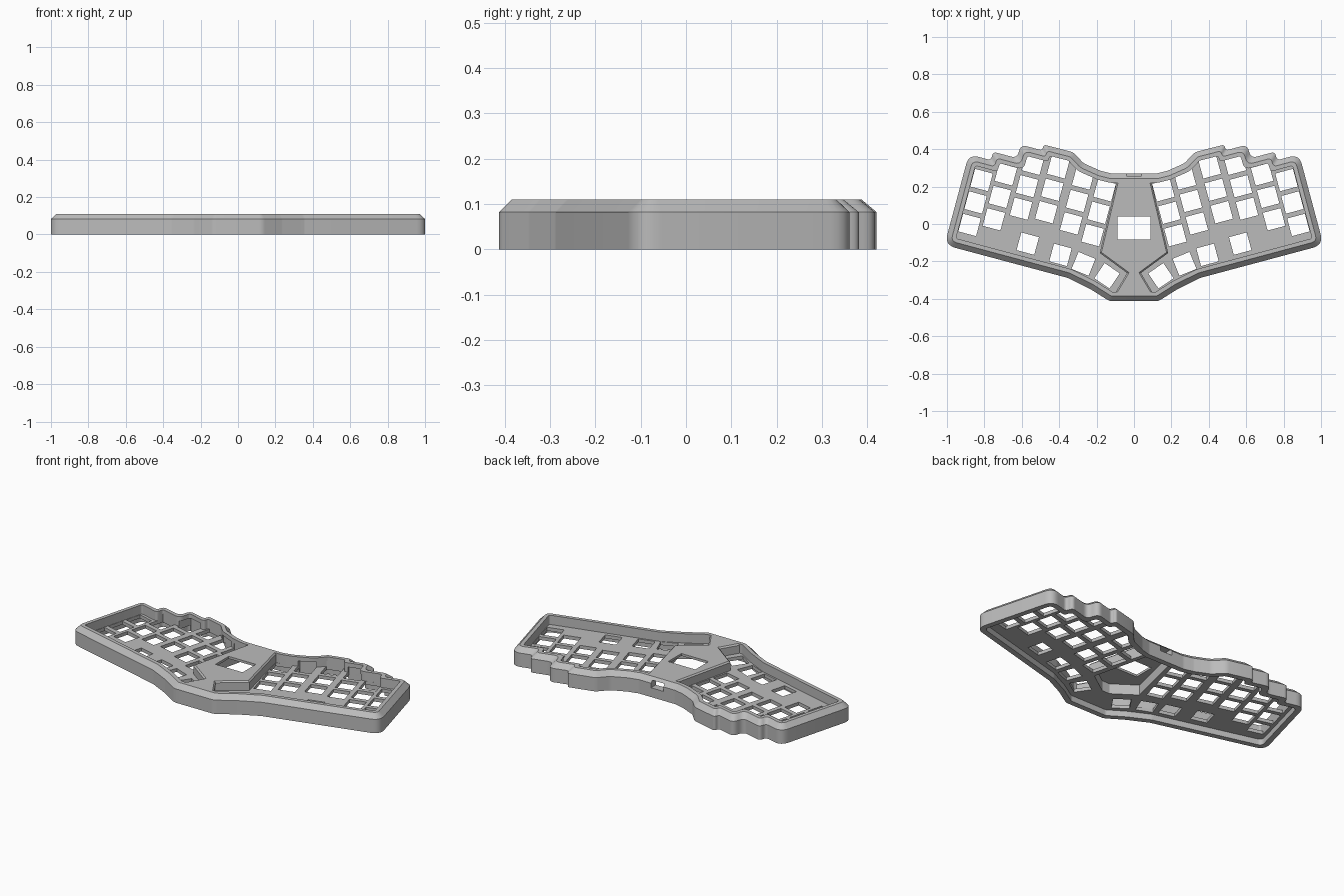
import bpy, bmesh
from math import radians, tan, acos
from mathutils import Vector, Matrix

if "Cube" in bpy.data.objects:
    bpy.data.objects.remove(bpy.data.objects["Cube"])

grey = bpy.data.materials.new("case grey")
grey.use_nodes = True
COLOUR = (0.5, 0.5, 0.5, 1)
grey.diffuse_color = COLOUR
grey.node_tree.nodes["Principled BSDF"].inputs["Base Color"].default_value = COLOUR

RIM_Z, TOP = 0.082, 0.11
PLATE_LOW, PLATE_TOP = 0.035, 0.055


def mirrored(half):
    """Closed counter-clockwise outline from its +x half (front to back)."""
    pts = [Vector(p) for p in half]
    return pts + [Vector((-p.x, p.y)) for p in reversed(pts)]


def corners(pts):
    for i, p in enumerate(pts):
        a, b = p - pts[i - 1], pts[(i + 1) % len(pts)] - p
        yield p, a, b


def inset(pts, d):
    out = []
    for p, a, b in corners(pts):
        n1 = Vector((-a.y, a.x)).normalized()
        n2 = Vector((-b.y, b.x)).normalized()
        out.append(p + (n1 + n2) * d / (1 + n1.dot(n2)))
    return out


def rounded(pts, radius, d=0.0, steps=6):
    """Inset by d and round each corner concentrically."""
    out = []
    for p, a, b in corners(inset(pts, d)):
        la, lb = a.length, b.length
        a, b = a.normalized(), b.normalized()
        turn = acos(max(-1, min(1, a.dot(b))))
        r = max(0.012, radius - d if a.cross(b) > 0 else radius + d)
        t = min(r * tan(turn / 2), 0.45 * la, 0.45 * lb)
        start, end = p - a * t, p + b * t
        for k in range(steps + 1):
            u = k / steps
            out.append(start * (1 - u) ** 2 + p * 2 * u * (1 - u) + end * u * u)
    return out


def add_loft(bm, layers):
    """Solid through stacked (outline, z) layers."""
    rings = [[bm.verts.new((p.x, p.y, z)) for p in pts] for pts, z in layers]
    bm.faces.new(rings[0][::-1])
    bm.faces.new(rings[-1])
    for low, high in zip(rings, rings[1:]):
        n = len(low)
        for i in range(n):
            j = (i + 1) % n
            bm.faces.new((low[i], low[j], high[j], high[i]))


def add_box(bm, centre, size, angle=0):
    m = (Matrix.Translation(centre) @ Matrix.Rotation(radians(angle), 4, "Z")
         @ Matrix.Diagonal((*size, 1)))
    bmesh.ops.create_cube(bm, size=1, matrix=m)


def make(name, bm):
    bmesh.ops.recalc_face_normals(bm, faces=bm.faces)
    mesh = bpy.data.meshes.new(name)
    bm.to_mesh(mesh)
    bm.free()
    mesh.materials.append(grey)
    ob = bpy.data.objects.new(name, mesh)
    bpy.context.collection.objects.link(ob)
    return ob


def solid(name, *layers):
    bm = bmesh.new()
    add_loft(bm, layers)
    return make(name, bm)


def combine(target, tool, operation):
    mod = target.modifiers.new("combine", "BOOLEAN")
    mod.operation, mod.solver, mod.object = operation, "EXACT", tool
    tool.hide_render = True
    bpy.context.view_layer.objects.active = target
    bpy.ops.object.modifier_apply(modifier=mod.name)
    bpy.data.objects.remove(tool)


# Case outline: angled front, straight side, stepped finger columns, back
outline = mirrored([
    (0.13, -0.413), (0.235, -0.347), (0.355, -0.288), (1.013, -0.112),
    (0.883, 0.373), (0.765, 0.341), (0.753, 0.386), (0.625, 0.352),
    (0.605, 0.424), (0.492, 0.394), (0.482, 0.424), (0.325, 0.384),
    (0.27, 0.325), (0.18, 0.285), (0.12, 0.27)])
R = 0.06
case = solid("keyboard_case", (rounded(outline, R), 0),
             (rounded(outline, R), RIM_Z), (rounded(outline, R, 0.028), TOP))

# Hollows above and below the key plate
upper = rounded(outline, R, 0.05)
combine(case, solid("upper_hollow", (upper, PLATE_TOP), (upper, 0.2)), "DIFFERENCE")
lower = rounded(outline, R, 0.032)
combine(case, solid("lower_hollow", (lower, -0.1), (lower, PLATE_LOW)), "DIFFERENCE")

# Raised centre housing with a foot running to the front rim
housing = mirrored([(0.105, -0.376), (0.037, -0.262), (0.183, -0.155), (0.088, 0.245)])
combine(case, solid("centre_housing", (housing, 0.045), (housing, 0.102),
                    (inset(housing, 0.008), TOP)), "UNION")
pocket = mirrored([(0.025, -0.235), (0.158, -0.143), (0.07, 0.225)])
combine(case, solid("housing_pocket", (pocket, -0.1), (pocket, 0.096)), "DIFFERENCE")

# Key holes: six columns of three, then four thumb and lower keys
columns = [(0.815, 0.235), (0.685, 0.265), (0.54, 0.322),
           (0.405, 0.303), (0.272, 0.243), (0.157, 0.18)]
keys = [(x + 0.032 * r, y - 0.12 * r, 15) for x, y in columns for r in range(3)]
keys += [(0.568, -0.105, 15), (0.393, -0.165, 15),
         (0.27, -0.213, 22), (0.144, -0.277, 34)]
bm = bmesh.new()
for x, y, angle in keys:
    for side in (1, -1):
        add_box(bm, (side * x, y, 0.045), (0.098, 0.098, 0.08), side * angle)
combine(case, make("key_holes", bm), "DIFFERENCE")

# Display window and cable port
bm = bmesh.new()
add_box(bm, (0, -0.022, 0.1), (0.178, 0.124, 0.08))
add_box(bm, (0, 0.25, 0.075), (0.08, 0.1, 0.04))
combine(case, make("window_and_port", bm), "DIFFERENCE")

# Smooth round walls, crisp edges
bpy.ops.object.select_all(action="DESELECT")
case.select_set(True)
bpy.context.view_layer.objects.active = case
bpy.ops.object.shade_smooth_by_angle(angle=radians(25))
